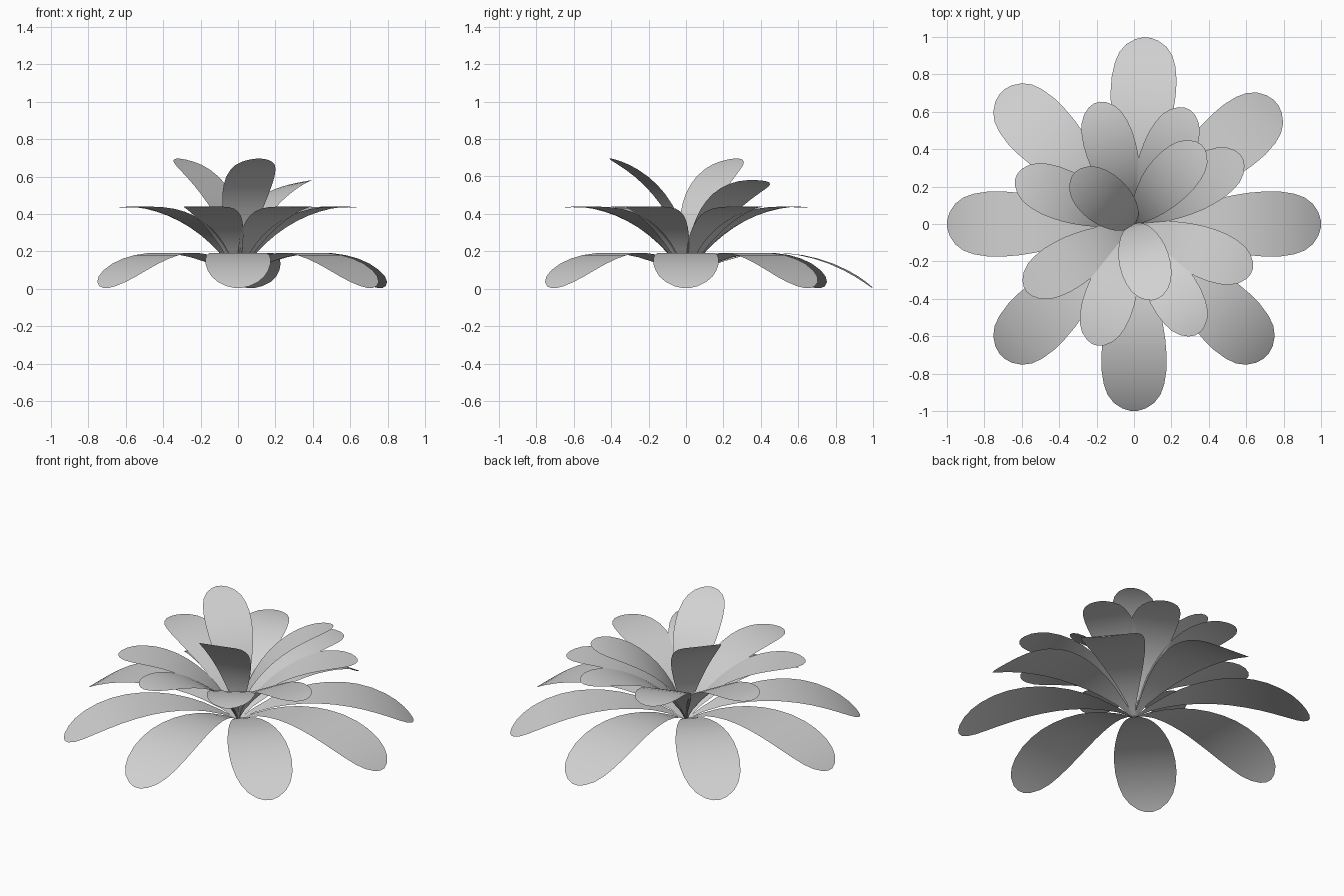
import bpy
from math import radians, sin, cos
from mathutils import Matrix

cube = bpy.data.objects.get("Cube")
if cube:
    bpy.data.objects.remove(cube, do_unlink=True)

grey = bpy.data.materials.new("plain grey")
grey.use_nodes = True
colour = (0.64, 0.64, 0.64, 1)
grey.diffuse_color = colour
grey.node_tree.nodes["Principled BSDF"].inputs["Base Color"].default_value = colour

BASE_Z = 0.05
HALF_TURN = radians(36.5)

# Leaf outline: position along the leaf, half width (for a chord of one unit)
OUTLINE = [(0, .006), (.1, .03), (.2, .064), (.28, .09), (.36, .114), (.44, .135),
           (.52, .153), (.6, .167), (.68, .174), (.76, .174), (.84, .162),
           (.9, .142), (.95, .108), (.985, .062), (1, .02)]


def leaf_mesh():
    """Flat-sectioned leaf bent along a circular arc, its chord on local x."""
    radius = 0.5 / sin(HALF_TURN)
    verts = []
    for t, half in OUTLINE:
        a = HALF_TURN * (2 * t - 1)
        x = 0.5 + radius * sin(a)
        z = radius * (cos(a) - cos(HALF_TURN))
        verts += [(x, -half, z), (x, half, z)]
    faces = [(i, i + 2, i + 3, i + 1) for i in range(0, len(verts) - 2, 2)]
    mesh = bpy.data.meshes.new("leaf")
    mesh.from_pydata(verts, [], faces)
    mesh.materials.append(grey)
    mesh.shade_smooth()
    return mesh


def add_leaf(name, heading, pitch, length, roll=0):
    ob = bpy.data.objects.new(name, leaf_mesh())
    bpy.context.collection.objects.link(ob)
    ob.matrix_world = (Matrix.Translation((0, 0, BASE_Z))
                       @ Matrix.Rotation(radians(heading), 4, 'Z')
                       @ Matrix.Rotation(radians(-pitch), 4, 'Y')
                       @ Matrix.Rotation(radians(roll), 4, 'X')
                       @ Matrix.Scale(length, 4))


# Drooping outer ring
for i, heading in enumerate((0, 40.5, 86, 135, 180, 225, 270, 315)):
    add_leaf(f"outer_leaf_{i + 1}", heading, -2.6, 1.0)

# Raised middle ring
for i, heading in enumerate((-22, 32, 65, 107, 158, 211, 252, 300)):
    add_leaf(f"middle_leaf_{i + 1}", heading, 29.5, 0.78)

# Upright inner leaves
add_leaf("inner_leaf_front", -74.5, 57, 0.77)
add_leaf("inner_leaf_right", 140, 57, 0.77)
add_leaf("inner_leaf_left", 48.5, 43.5, 0.765, -10)
